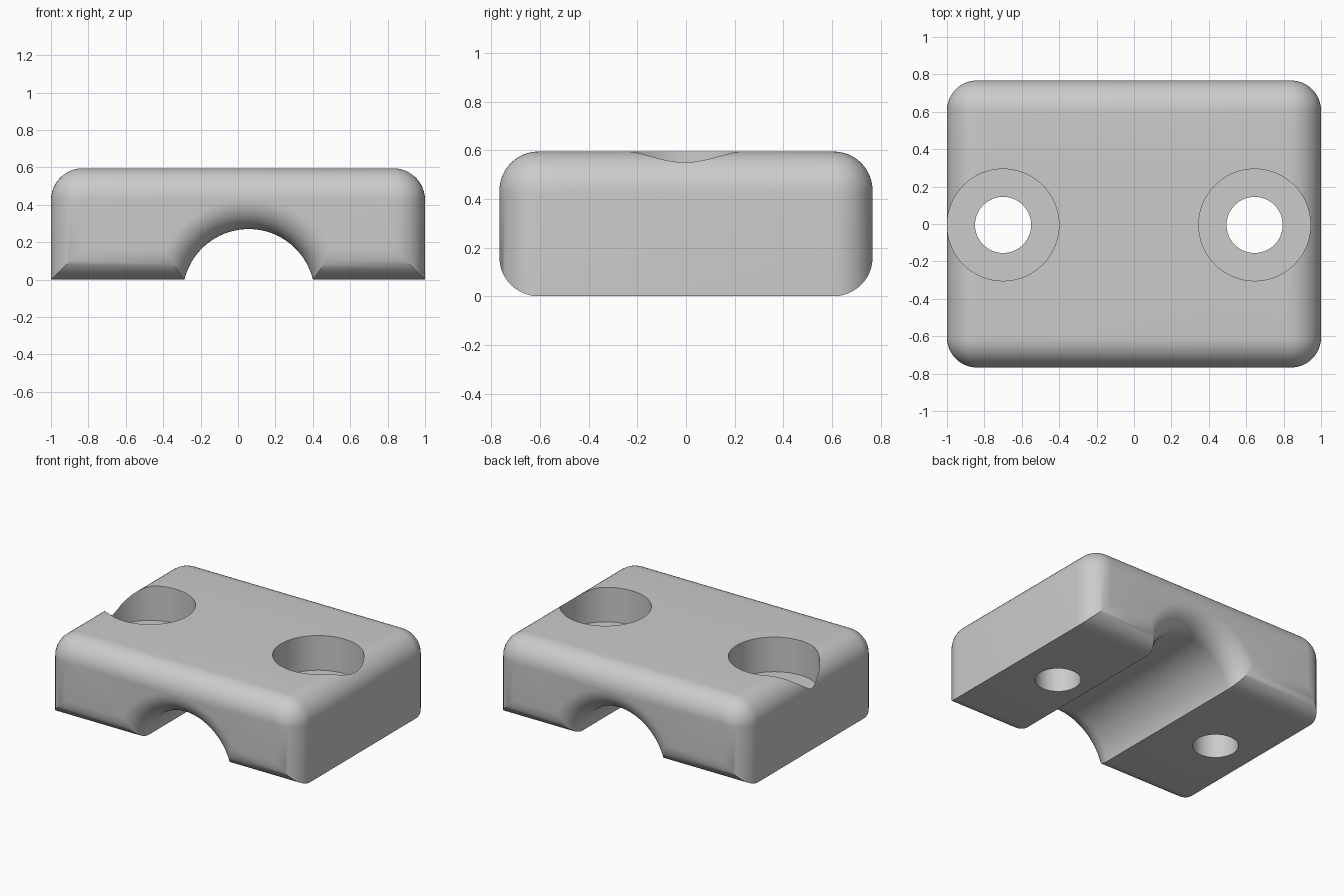
import bpy, bmesh, math

if "Cube" in bpy.data.objects:
    bpy.data.objects.remove(bpy.data.objects["Cube"])

HALF_W, HALF_D, HEIGHT = 1.0, 0.767, 0.595
CORNER, FILLET = 0.17, 0.16
ARCH_X, ARCH_Z, ARCH_R = 0.057, -0.083, 0.353
STEPS = 12

grey = bpy.data.materials.new("plain grey")
grey.use_nodes = True
colour = (0.6, 0.6, 0.6, 1)
grey.diffuse_color = colour
grey.node_tree.nodes["Principled BSDF"].inputs["Base Color"].default_value = colour


def arc(cx, cz, r, start, end, steps):
    angles = [start + (end - start) * i / steps for i in range(steps + 1)]
    return [(cx + r * math.cos(a), cz + r * math.sin(a)) for a in angles]


def outline(inset):
    """Block cross-section with an arched underside, shrunk by inset."""
    r = CORNER - inset
    cx, cz = HALF_W - CORNER, HEIGHT - CORNER
    pts = [(HALF_W - inset, inset)]
    pts += arc(cx, cz, r, 0, math.pi / 2, STEPS)
    pts += arc(-cx, cz, r, math.pi / 2, math.pi, STEPS)
    pts.append((-HALF_W + inset, inset))
    big = ARCH_R + inset
    foot = math.asin((inset - ARCH_Z) / big)
    pts += arc(ARCH_X, ARCH_Z, big, math.pi - foot, foot, 4 * STEPS)
    return pts


def finish(bm, name):
    bmesh.ops.recalc_face_normals(bm, faces=bm.faces)
    mesh = bpy.data.meshes.new(name)
    bm.to_mesh(mesh)
    bm.free()
    mesh.materials.append(grey)
    obj = bpy.data.objects.new(name, mesh)
    bpy.context.collection.objects.link(obj)
    return obj


# Clamp block: rings lofted from front to back, with rounded ends
quarter = [i * math.pi / 2 / STEPS for i in range(STEPS + 1)]
front = [(FILLET * (1 - math.sin(a)), -HALF_D + FILLET * (1 - math.cos(a)))
         for a in quarter]
sections = front + [(d, -y) for d, y in reversed(front)]
bm = bmesh.new()
rings = [[bm.verts.new((x, y, z)) for x, z in outline(d)] for d, y in sections]
for a, b in zip(rings, rings[1:]):
    for i in range(len(a)):
        j = (i + 1) % len(a)
        bm.faces.new((a[i], a[j], b[j], b[i]))
bm.faces.new(rings[0])
bm.faces.new(rings[-1])
block = finish(bm, "clamp_block")


# Stepped cutter: narrow bolt hole below, wide head recess above
def bolt_cutter(x, name):
    bm = bmesh.new()
    profile = [(0.15, -0.2), (0.15, 0.345), (0.299, 0.345), (0.299, 0.8)]
    loops = [[bm.verts.new((x + px, -0.005 + pz, z)) for px, pz in
              arc(0, 0, r, 0, math.tau, 64)[:-1]] for r, z in profile]
    for a, b in zip(loops, loops[1:]):
        for i in range(64):
            j = (i + 1) % 64
            bm.faces.new((a[i], a[j], b[j], b[i]))
    bm.faces.new(loops[0])
    bm.faces.new(loops[-1])
    cutter = finish(bm, name)
    cutter.hide_render = True
    return cutter


cutters = [bolt_cutter(-0.70, "right_hole_cutter"), bolt_cutter(0.645, "left_hole_cutter")]
bpy.context.view_layer.objects.active = block
for cutter in cutters:
    mod = block.modifiers.new("bolt hole", "BOOLEAN")
    mod.object, mod.operation, mod.solver = cutter, "DIFFERENCE", "EXACT"
    bpy.ops.object.modifier_apply(modifier=mod.name)
    bpy.data.objects.remove(cutter)

# Smooth fillets, sharp rims
bpy.ops.object.select_all(action="DESELECT")
block.select_set(True)
bpy.ops.object.shade_smooth_by_angle(angle=math.radians(30))
